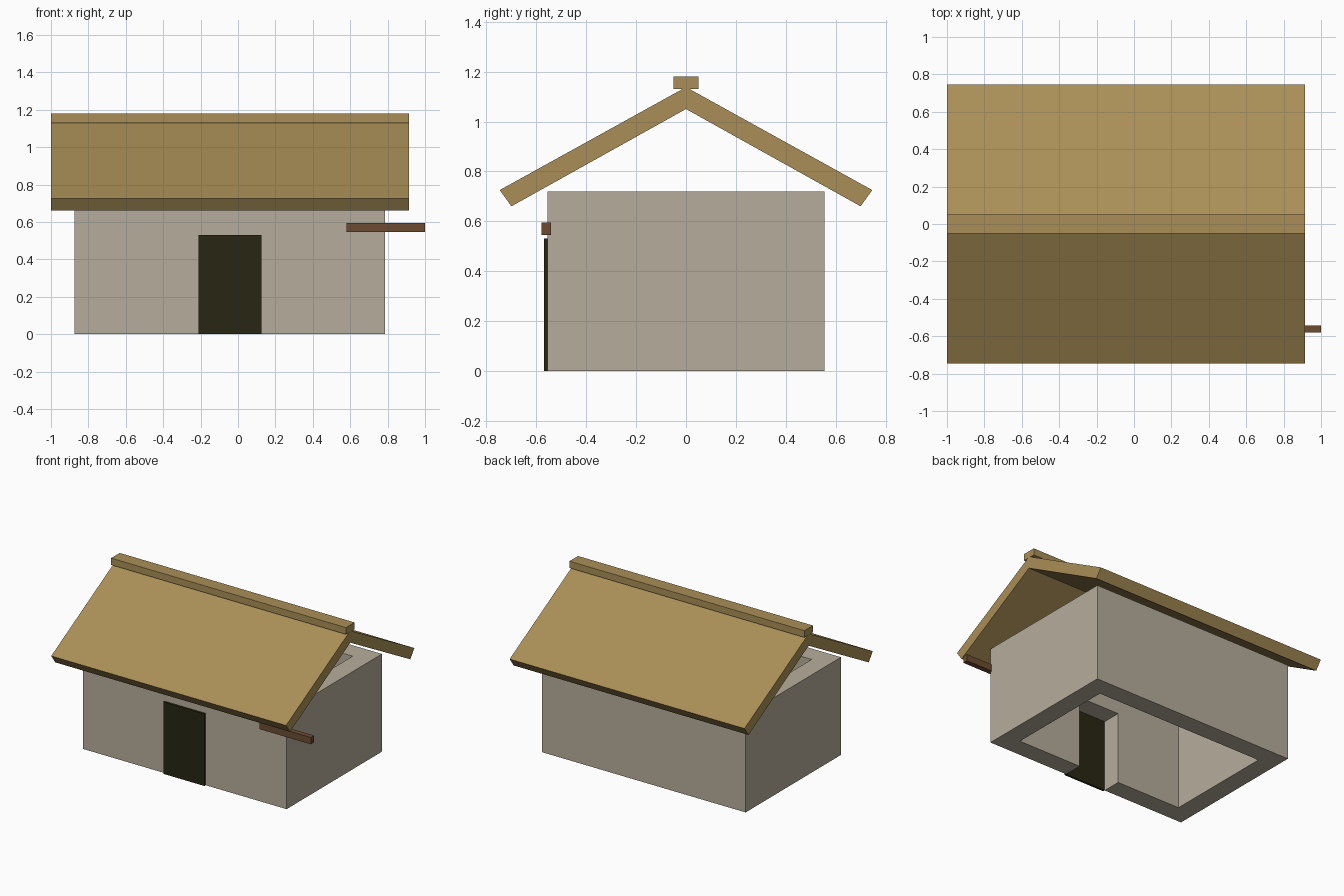
import bpy
import bmesh
from mathutils import Vector

old = bpy.data.objects.get("Cube")
if old:
    bpy.data.objects.remove(old, do_unlink=True)


def material(name, rgb):
    mat = bpy.data.materials.new(name)
    mat.use_nodes = True
    mat.diffuse_color = (*rgb, 1)
    mat.node_tree.nodes["Principled BSDF"].inputs["Base Color"].default_value = (*rgb, 1)
    return mat


thatch = material("thatch", (0.40, 0.275, 0.095))
plaster = material("plaster", (0.47, 0.42, 0.335))
dark_wood = material("dark_wood", (0.021, 0.0195, 0.0063))
brown_wood = material("brown_wood", (0.15, 0.073, 0.032))


def prism(name, profile, x0, x1, mat):
    """Extrude a (y, z) profile along x."""
    bm = bmesh.new()
    face = bm.faces.new([bm.verts.new((x0, y, z)) for y, z in profile])
    ext = bmesh.ops.extrude_face_region(bm, geom=[face])
    moved = [v for v in ext["geom"] if isinstance(v, bmesh.types.BMVert)]
    bmesh.ops.translate(bm, verts=moved, vec=Vector((x1 - x0, 0, 0)))
    bmesh.ops.recalc_face_normals(bm, faces=bm.faces)
    mesh = bpy.data.meshes.new(name)
    bm.to_mesh(mesh)
    bm.free()
    mesh.materials.append(mat)
    obj = bpy.data.objects.new(name, mesh)
    bpy.context.collection.objects.link(obj)
    return obj


def box(name, x, y, z, mat):
    profile = [(y[0], z[0]), (y[1], z[0]), (y[1], z[1]), (y[0], z[1])]
    return prism(name, profile, x[0], x[1], mat)


def cut(target, cutter):
    mod = target.modifiers.new("cut", "BOOLEAN")
    mod.operation = "DIFFERENCE"
    mod.solver = "EXACT"
    mod.object = cutter
    bpy.context.view_layer.objects.active = target
    bpy.ops.object.modifier_apply(modifier=mod.name)
    bpy.data.objects.remove(cutter, do_unlink=True)


# Walls: hollow shell, open at top and bottom, with a doorway
left, right, depth, height, thick = 0.785, -0.875, 0.555, 0.72, 0.14
door_x, door_top = (-0.21, 0.125), 0.53
walls = box("walls", (right, left), (-depth, depth), (0, height), plaster)
inner = depth - thick
cut(walls, box("room_cutter", (right + thick, left - thick), (-inner, inner), (-1, 2), plaster))
cut(walls, box("doorway_cutter", door_x, (-1, -0.3), (-1, door_top), plaster))

# Door panel set against the front wall
box("door", door_x, (-depth - 0.015, -depth), (0, door_top), dark_wood)

# Gabled roof: half profile mirrored about the ridge
half = [(0.70, 0.66), (0.747, 0.725)]
roof_profile = [(0, 1.05), *half, (0, 1.138)] + [(-y, z) for y, z in reversed(half)]
prism("roof", roof_profile, -1, 0.915, thatch)
box("ridge_cap", (-1, 0.915), (-0.05, 0.05), (1.13, 1.18), thatch)

# Bracket beam sticking out beyond the front left corner
box("sign_beam", (0.58, 1), (-0.58, -0.542), (0.545, 0.595), brown_wood)
